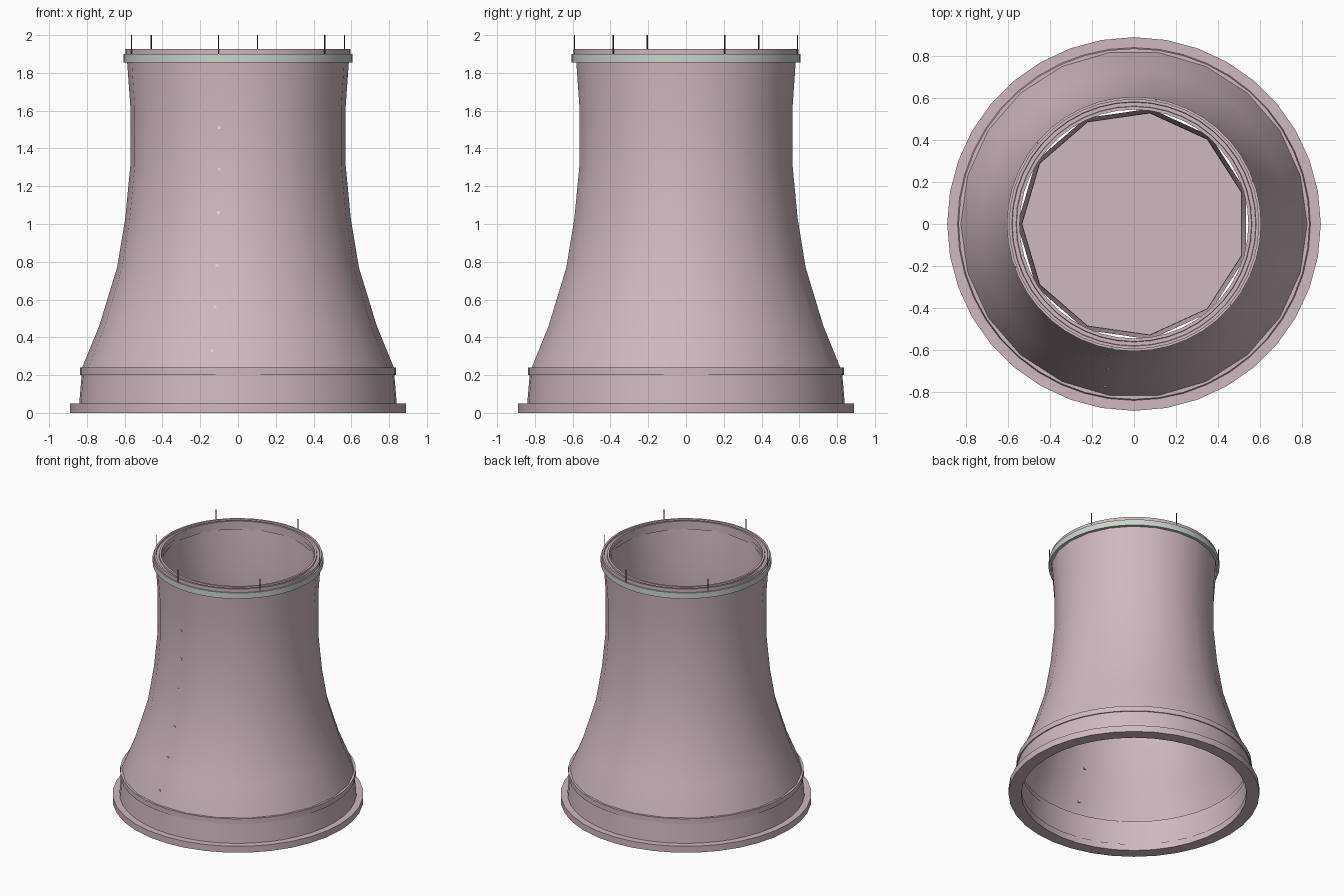
import bpy, math

if "Cube" in bpy.data.objects:
    bpy.data.objects.remove(bpy.data.objects["Cube"])

def material(name, rgb):
    m = bpy.data.materials.new(name)
    m.diffuse_color = (*rgb, 1)
    m.use_nodes = True
    m.node_tree.nodes["Principled BSDF"].inputs["Base Color"].default_value = m.diffuse_color
    return m

PINK = material("pale pink concrete", (0.63, 0.48, 0.53))
GREEN = material("pale green band", (0.60, 0.66, 0.60))
DARK = material("dark metal", (0.06, 0.06, 0.06))
WHITE = material("white lamp", (0.85, 0.85, 0.83))

def finish(name, verts, faces, mats, smooth=True):
    me = bpy.data.meshes.new(name)
    me.from_pydata(verts, [], faces)
    ob = bpy.data.objects.new(name, me)
    bpy.context.collection.objects.link(ob)
    for m in mats:
        me.materials.append(m)
    bpy.context.view_layer.objects.active = ob
    ob.select_set(True)
    if smooth:
        bpy.ops.object.shade_smooth_by_angle(angle=math.radians(35))
    ob.select_set(False)
    return ob

def lathe(name, profile, n, mats=(PINK,), closed=False, cap_first=False):
    """Spin (r, z) points round the z axis, first vertex at -x."""
    verts = [(r * math.cos(math.pi + math.tau * i / n),
              r * math.sin(math.pi + math.tau * i / n), z)
             for r, z in profile for i in range(n)]
    k = len(profile)
    faces = []
    for j in range(k if closed else k - 1):
        a, b = j * n, ((j + 1) % k) * n
        for i in range(n):
            i2 = (i + 1) % n
            faces.append((a + i, a + i2, b + i2, b + i))
    if cap_first:
        faces.append(tuple(range(n)))
    return finish(name, verts, faces, mats)

# curved tower wall
WALL = [(0.835, 0.20), (0.825, 0.24), (0.735, 0.46), (0.64, 0.77),
        (0.597, 1.03), (0.57, 1.31), (0.57, 1.62), (0.587, 1.86)]
lathe("tower_shell", WALL, 22)

# inner lining of the throat with its floor
lining = lathe("inner_lining", [(0.545, 1.15), (0.532, 1.31), (0.534, 1.62), (0.555, 1.87)],
               11, cap_first=True)
lining.data.polygons.foreach_set("use_smooth", [True] * len(lining.data.polygons))

# foot of the tower
lathe("base_ring", [(0.80, 0), (0.89, 0), (0.89, 0.05), (0.80, 0.05)], 36, closed=True)
lathe("base_skirt", [(0.81, 0.02), (0.843, 0.02), (0.828, 0.20), (0.80, 0.20)], 44, closed=True)
lathe("skirt_collar", [(0.805, 0.20), (0.836, 0.20), (0.836, 0.24), (0.805, 0.24)], 44, closed=True)

# top band: green outside and underneath, pink on top
band = lathe("top_band", [(0.55, 1.855), (0.606, 1.855), (0.606, 1.90), (0.55, 1.90)], 44,
             (PINK, GREEN), closed=True)
for p in band.data.polygons:
    out = p.normal.x * p.center.x + p.normal.y * p.center.y
    if p.normal.z < 0.5 and (out > 0.1 or p.normal.z < -0.5):
        p.material_index = 1

# rim with a shallow groove
lathe("top_rim", [(0.545, 1.89), (0.596, 1.89), (0.596, 1.927), (0.582, 1.927),
                  (0.58, 1.915), (0.562, 1.915), (0.56, 1.927), (0.545, 1.927)], 44, closed=True)

def box(name, c, size, mat, angle):
    ca, sa = math.cos(angle), math.sin(angle)
    v = []
    for sx in (-1, 1):
        for sy in (-1, 1):
            for sz in (-1, 1):
                x, y = sx * size[0] / 2, sy * size[1] / 2
                v.append((c[0] + x * ca - y * sa, c[1] + x * sa + y * ca, c[2] + sz * size[2] / 2))
    f = [(0, 1, 3, 2), (4, 6, 7, 5), (0, 4, 5, 1), (2, 3, 7, 6), (0, 2, 6, 4), (1, 5, 7, 3)]
    return finish(name, v, f, [mat], False)

# six lightning rods
for k in range(6):
    a = math.radians(20 + 60 * k)
    x, y = 0.6 * math.cos(a), 0.6 * math.sin(a)
    box(f"lightning_rod_{k}", (x, y, 1.95), (0.005, 0.005, 0.10), DARK, a)

# small lamps up the front
def wall_radius(z):
    for (r0, z0), (r1, z1) in zip(WALL, WALL[1:]):
        if z0 <= z <= z1:
            return r0 + (r1 - r0) * (z - z0) / (z1 - z0)

a = math.radians(260)
for k, z in enumerate((0.33, 0.56, 0.78, 1.06, 1.29, 1.51)):
    r = wall_radius(z) * 0.991
    box(f"wall_lamp_{k}", (r * math.cos(a), r * math.sin(a), z), (0.014, 0.015, 0.015), WHITE, a)
